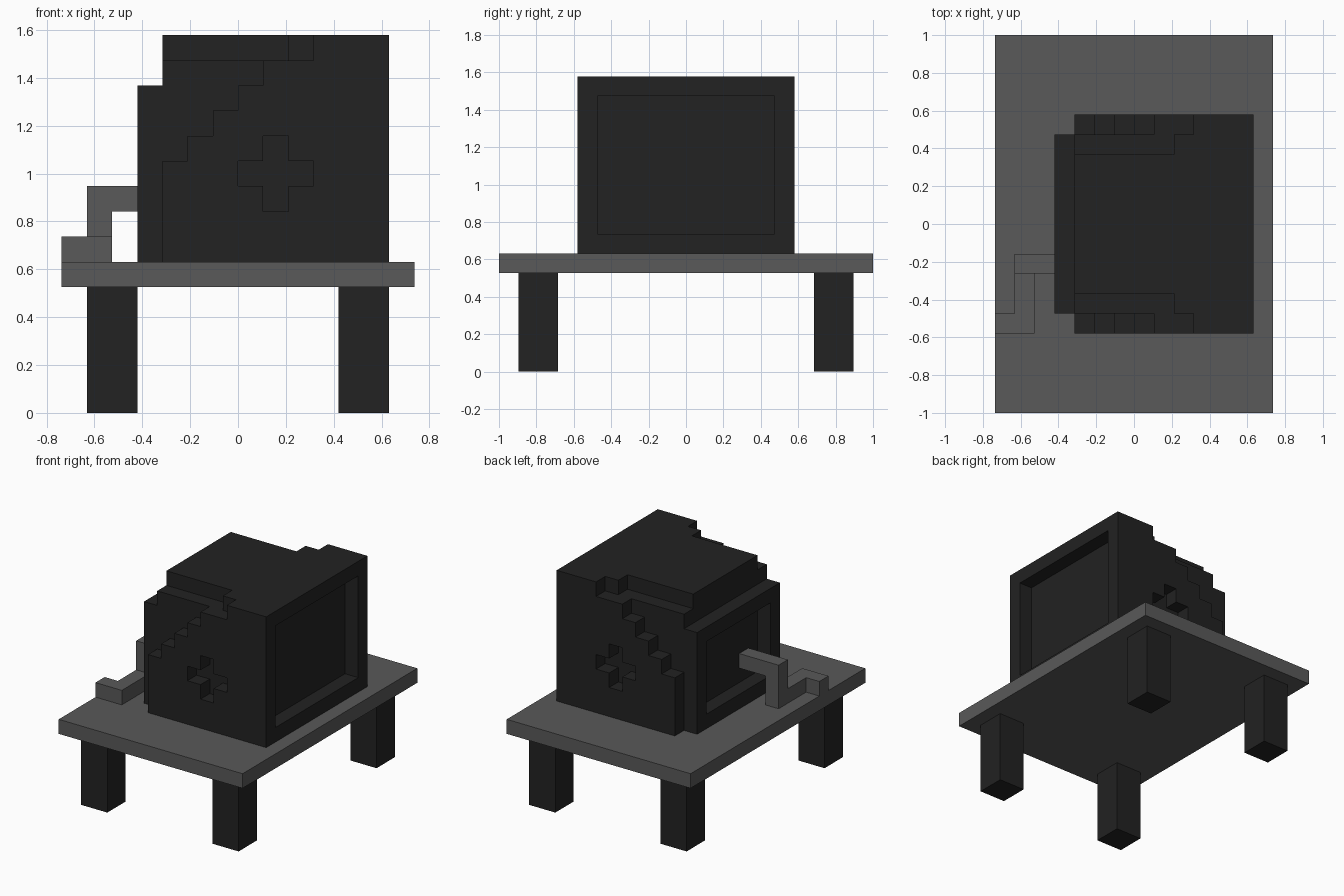
import bpy, bmesh
from mathutils import Vector

if "Cube" in bpy.data.objects:
    bpy.data.objects.remove(bpy.data.objects["Cube"])

U = 2 / 19  # one block of the model's grid


def material(name, v):
    m = bpy.data.materials.new(name)
    m.diffuse_color = (v, v, v, 1)
    m.use_nodes = True
    m.node_tree.nodes["Principled BSDF"].inputs["Base Color"].default_value = m.diffuse_color
    return m


CHARCOAL = material("charcoal", 0.0160)
GREY = material("mid grey", 0.1000)


def prism(name, mat, outline, a, b, axis="y"):
    """Extrude an outline (x,z for axis y; x,y for axis z; y,z for axis x) from a to b."""
    place = {"y": lambda p, t: (p[0], t, p[1]),
             "z": lambda p, t: (p[0], p[1], t),
             "x": lambda p, t: (t, p[0], p[1])}[axis]
    bm = bmesh.new()
    face = bm.faces.new([bm.verts.new(Vector(place(p, a)) * U) for p in outline])
    moved = bmesh.ops.extrude_face_region(bm, geom=[face])["geom"]
    shift = (Vector(place((0, 0), b)) - Vector(place((0, 0), a))) * U
    bmesh.ops.translate(bm, vec=shift, verts=[g for g in moved if isinstance(g, bmesh.types.BMVert)])
    bmesh.ops.recalc_face_normals(bm, faces=bm.faces)
    me = bpy.data.meshes.new(name)
    bm.to_mesh(me)
    bm.free()
    me.materials.append(mat)
    ob = bpy.data.objects.new(name, me)
    bpy.context.collection.objects.link(ob)
    return ob


def box(name, mat, x, y, z):
    return prism(name, mat, [(x[0], z[0]), (x[1], z[0]), (x[1], z[1]), (x[0], z[1])], *y)


def cut(target, cutter):
    """Subtract the cutter and remove it."""
    mod = target.modifiers.new("cut", "BOOLEAN")
    mod.operation, mod.solver, mod.object = "DIFFERENCE", "EXACT", cutter
    deps = bpy.context.evaluated_depsgraph_get()
    me = bpy.data.meshes.new_from_object(target.evaluated_get(deps))
    target.modifiers.clear()
    target.data = me
    bpy.data.objects.remove(cutter)


# Table
box("table_top", GREY, (-7, 7), (-9.5, 9.5), (5, 6))
for sx, nx in ((-1, "left"), (1, "right")):
    for sy, ny in ((-1, "front"), (1, "back")):
        box(f"{ny}_{nx}_leg", CHARCOAL, sorted((4 * sx, 6 * sx)),
            sorted((6.5 * sy, 8.5 * sy)), (0, 5))

# Monitor, carved from one block
monitor = box("monitor", CHARCOAL, (-4, 6), (-5.5, 5.5), (6, 15))
cut(monitor, box("rear_step", CHARCOAL, (-5, -3), (-7, 7), (13, 17)))

stairs = [(-6, 5), (-3, 5), (-3, 10), (-2, 10), (-2, 11), (-1, 11), (-1, 12), (0, 12),
          (0, 13), (1, 13), (1, 14), (3, 14), (3, 17), (-6, 17)]
plus = [(0, 9), (1, 9), (1, 8), (2, 8), (2, 9), (3, 9), (3, 10), (2, 10),
        (2, 11), (1, 11), (1, 10), (0, 10)]
for s in (-1, 1):
    cut(monitor, prism("stair_cut", CHARCOAL, stairs, 4.5 * s, 7 * s))
    cut(monitor, box("top_edge_cut", CHARCOAL, (-6, 2), sorted((3.5 * s, 6 * s)), (14, 18)))
    cut(monitor, prism("plus_cut", CHARCOAL, plus, 4.5 * s, 7 * s))

# Screen recess and rear recess
cut(monitor, box("screen_cut", CHARCOAL, (5, 8), (-4.5, 4.5), (7, 14)))
cut(monitor, box("rear_cut", CHARCOAL, (-6, -3), (-3.5, 3.5), (7, 12)))

# Cable: drop from the rear recess, then a bent run along the table
prism("cable_drop", GREY, [(-6, 7), (-5, 7), (-5, 8), (-3, 8), (-3, 9), (-6, 9)], -2.5, -1.5)
prism("cable_run", GREY, [(-7, -5.5), (-5, -5.5), (-5, -1.5), (-6, -1.5), (-6, -4.5), (-7, -4.5)],
      6, 7, "z")
